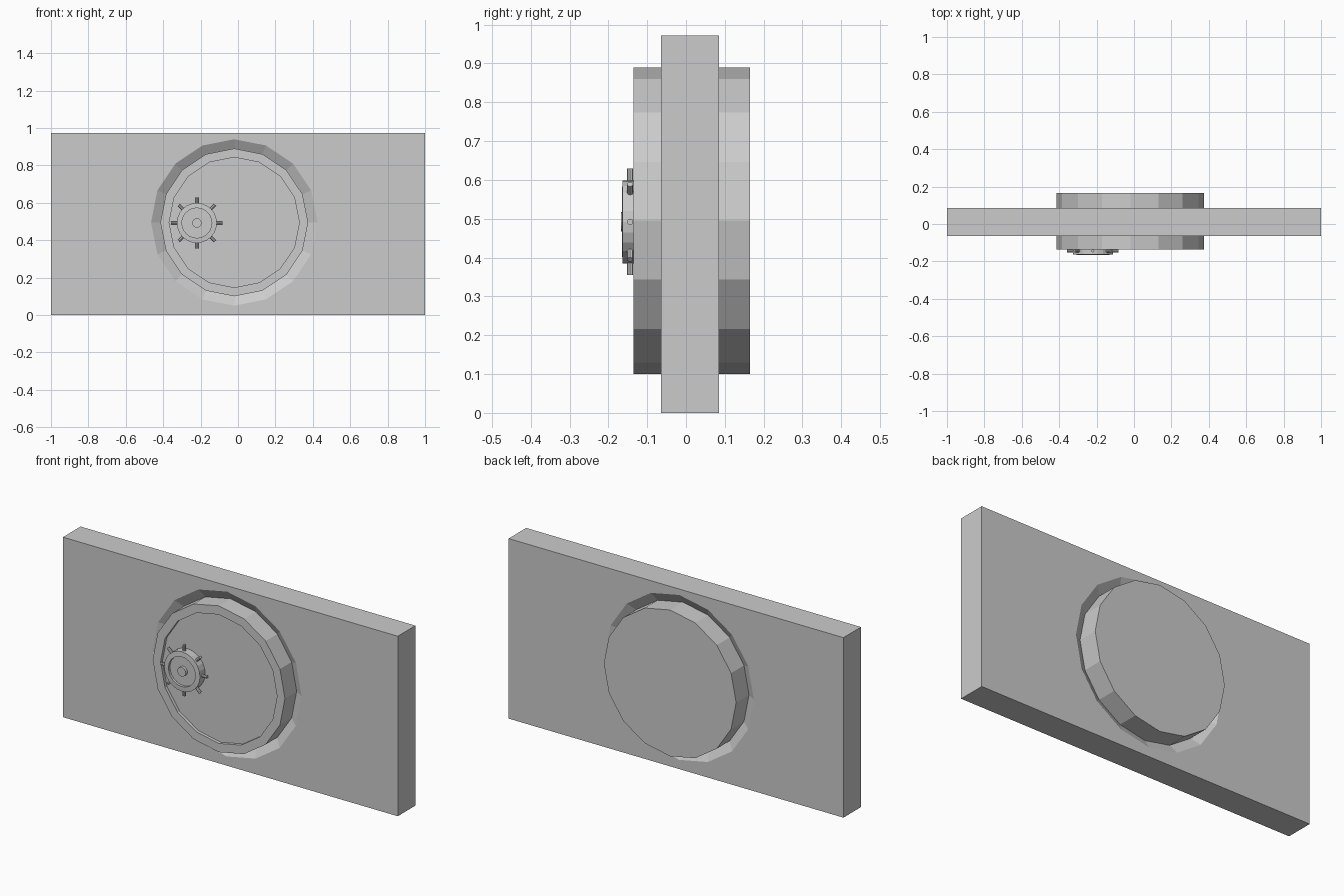
import bpy, bmesh
from math import sin, cos, pi
from mathutils import Matrix, Vector

if "Cube" in bpy.data.objects:
    bpy.data.objects.remove(bpy.data.objects["Cube"])


def lathe(name, profile, x, z, sides):
    """Closed solid turned about a y-parallel axis; profile is (radius, y)."""
    bm = bmesh.new()
    rings = []
    for r, y in profile:
        if r == 0:
            rings.append([bm.verts.new((x, y, z))] * sides)
        else:
            rings.append([bm.verts.new((x + r * sin(2 * pi * i / sides), y,
                                        z + r * cos(2 * pi * i / sides))) for i in range(sides)])
    bm.faces.new(rings[0])
    for a, b in zip(rings, rings[1:]):
        for i in range(sides):
            j = (i + 1) % sides
            bm.faces.new((a[i], a[j], b[j], b[i]))
    bm.faces.new(rings[-1])
    bmesh.ops.recalc_face_normals(bm, faces=bm.faces)
    return make(name, bm)


def make(name, bm):
    me = bpy.data.meshes.new(name)
    bm.to_mesh(me)
    bm.free()
    ob = bpy.data.objects.new(name, me)
    bpy.context.collection.objects.link(ob)
    return ob


CX, CZ = -0.02, 0.495      # door centre
WX, WZ = -0.22, 0.492      # handwheel centre

# Wall slab
bm = bmesh.new()
bmesh.ops.create_cube(bm, size=1, matrix=Matrix.Translation((0, 0.01, 0.486)) @
                      Matrix.Diagonal((2, 0.15, 0.972, 1)))
wall = make("wall", bm)

# Doorway with a sloped reveal on both sides
cutter = lathe("doorway_cutter", [(0.495, -0.095), (0.395, -0.035), (0.395, 0.055),
                                  (0.495, 0.115)], CX, CZ, 16)
cutter.hide_render = True
cutter.hide_viewport = True
cut = wall.modifiers.new("doorway", 'BOOLEAN')
cut.operation = 'DIFFERENCE'
cut.solver = 'EXACT'
cut.object = cutter

# Round door with a shallow recessed front panel
lathe("door", [(0.348, -0.118), (0.348, -0.135), (0.395, -0.135), (0.395, 0.165)], CX, CZ, 16)

# Handwheel: dished rim and centre hub
lathe("handwheel", [(0.08, -0.152), (0.08, -0.165), (0.107, -0.163), (0.107, -0.116)], WX, WZ, 24)
lathe("hub", [(0.025, -0.167), (0.025, -0.15)], WX, WZ, 16)

# Eight short grip pegs
bm = bmesh.new()
for i in range(8):
    a = i * pi / 4
    d = Vector((sin(a), 0, cos(a)))
    m = Matrix.Translation(Vector((WX, -0.144, WZ)) + d * 0.117) @ Matrix.Rotation(a, 4, 'Y')
    bmesh.ops.create_cone(bm, cap_ends=True, segments=8, radius1=0.008, radius2=0.008,
                          depth=0.04, matrix=m)
make("handwheel_pegs", bm)
